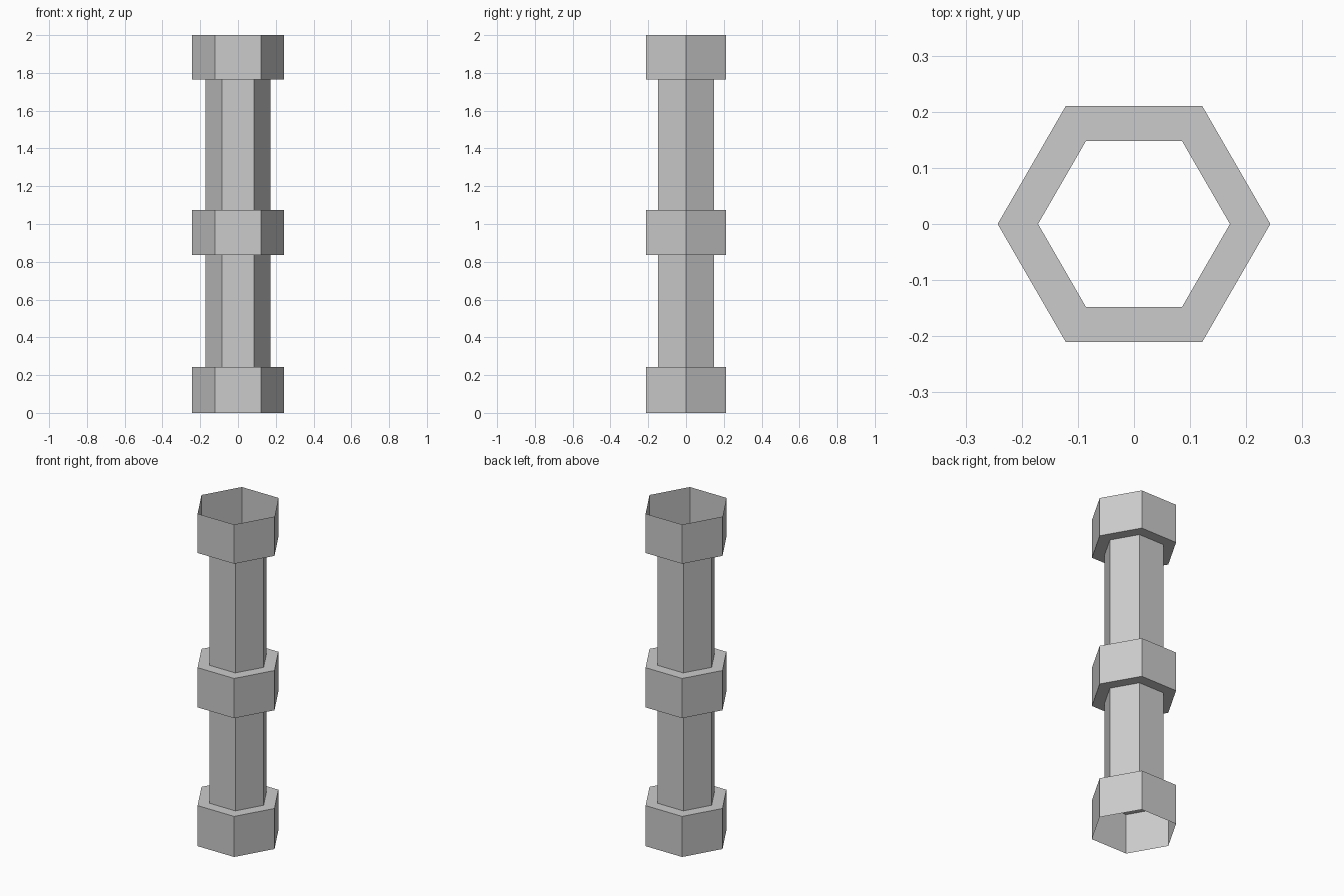
import bpy, bmesh
from math import cos, sin, tau

cube = bpy.data.objects.get("Cube")
if cube:
    bpy.data.objects.remove(cube, do_unlink=True)

SIDES = 6
COLLAR, TUBE = 0.243, 0.171

# Plain grey material
grey = bpy.data.materials.new("light_grey")
grey.use_nodes = True
colour = (0.6, 0.6, 0.6, 1)
grey.diffuse_color = colour
grey.node_tree.nodes["Principled BSDF"].inputs["Base Color"].default_value = colour

# Stepped outline: collars (bottom, middle, top) joined by narrower tubes
collars = [(0, 0.244), (0.835, 1.074), (1.764, 2)]
profile = []
for low, high in collars:
    if low > 0:
        profile.append((TUBE, low))
    profile += [(COLLAR, low), (COLLAR, high)]
    if high < 2:
        profile.append((TUBE, high))

# Hollow open-ended pipe: hexagonal rings bridged into a thin shell
bm = bmesh.new()
rings = [[bm.verts.new((r * cos(tau * i / SIDES), r * sin(tau * i / SIDES), z))
          for i in range(SIDES)] for r, z in profile]
for a, b in zip(rings, rings[1:]):
    for i in range(SIDES):
        j = (i + 1) % SIDES
        bm.faces.new((a[i], a[j], b[j], b[i]))

mesh = bpy.data.meshes.new("hexagonal_pipe")
bm.to_mesh(mesh)
bm.free()
mesh.materials.append(grey)
pipe = bpy.data.objects.new("hexagonal_pipe", mesh)
bpy.context.collection.objects.link(pipe)
